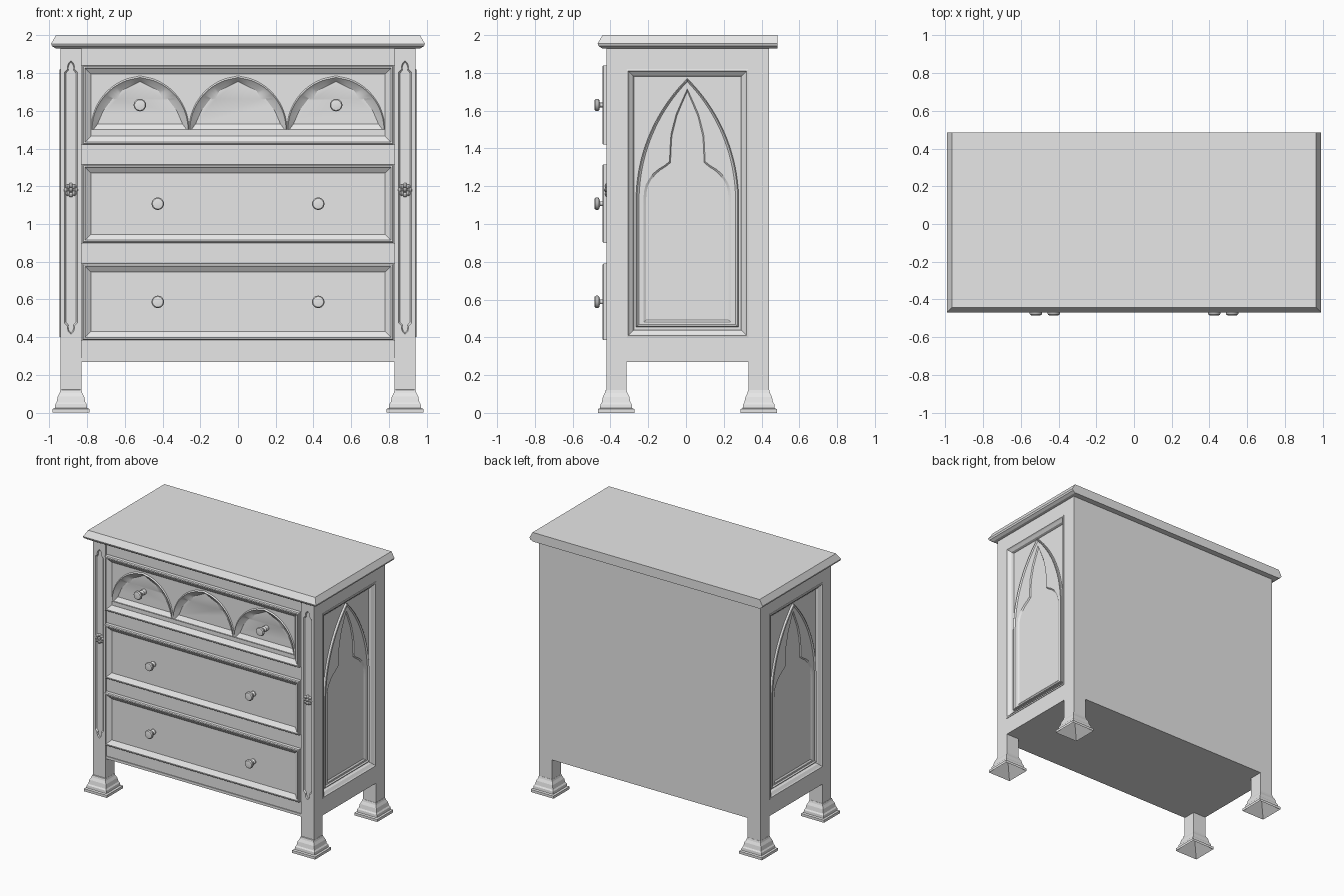
import bpy, bmesh
from math import sin, cos, pi, sqrt, hypot
from mathutils import Matrix

cube = bpy.data.objects.get("Cube")
if cube:
    bpy.data.objects.remove(cube, do_unlink=True)

grey = bpy.data.materials.new("plain_grey")
grey.use_nodes = True
grey.diffuse_color = (0.8, 0.8, 0.8, 1)
grey.node_tree.nodes["Principled BSDF"].inputs["Base Color"].default_value = (0.8, 0.8, 0.8, 1)


# Helpers: planes map (across, up, outward depth) to world space
def front(u, v, d):
    return (u, -d, v)


def flat(u, v, d):
    return (u, v, d)


def side(s):
    return lambda u, v, d: (s * d, u, v)


def finish(name, bm):
    bmesh.ops.remove_doubles(bm, verts=bm.verts, dist=1e-5)
    bmesh.ops.recalc_face_normals(bm, faces=bm.faces)
    mesh = bpy.data.meshes.new(name)
    bm.to_mesh(mesh)
    bm.free()
    mesh.materials.append(grey)
    ob = bpy.data.objects.new(name, mesh)
    bpy.context.collection.objects.link(ob)
    return ob


def loft(name, plane, rings):
    """Closed skin through (outline, depth) rings, capped at both ends."""
    bm = bmesh.new()
    loops = [[bm.verts.new(plane(u, v, d)) for u, v in pts] for pts, d in rings]
    n = len(loops[0])
    for a, b in zip(loops, loops[1:]):
        for i in range(n):
            j = (i + 1) % n
            bm.faces.new((a[i], a[j], b[j], b[i]))
    bm.faces.new(loops[0])
    bm.faces.new(loops[-1])
    return finish(name, bm)


def box(name, x0, x1, y0, y1, z0, z1):
    return loft(name, flat, [(rect(x0, x1, y0, y1), z0), (rect(x0, x1, y0, y1), z1)])


def rect(u0, u1, v0, v1, inset=0):
    u0, u1, v0, v1 = u0 + inset, u1 - inset, v0 + inset, v1 - inset
    return [(u0, v0), (u1, v0), (u1, v1), (u0, v1)]


def circle(u, v, r, n=24):
    return [(u + r * cos(2 * pi * i / n), v + r * sin(2 * pi * i / n)) for i in range(n)]


def resample(pts, n):
    lens = [hypot(b[0] - a[0], b[1] - a[1]) for a, b in zip(pts, pts[1:])]
    out = []
    for k in range(n):
        t, i = sum(lens) * k / n, 0
        while t > lens[i]:
            t -= lens[i]
            i += 1
        f, a, b = t / lens[i], pts[i], pts[i + 1]
        out.append((a[0] + (b[0] - a[0]) * f, a[1] + (b[1] - a[1]) * f))
    return out + [pts[-1]]


def mirrored(half, n=36):
    """Symmetric outline from a right half that runs from base to apex."""
    h = resample(half, n)
    return h + [(-u, v) for u, v in reversed(h[:-1])]


def arch_half(w, base, spring, apex):
    h = apex - spring
    r = (w * w + h * h) / (2 * w)
    steps = [h * i / 20 for i in range(21)]
    arc = [(max(0, sqrt(r * r - t * t) - r + w), spring + t) for t in steps]
    return ([(w, base)] if base < spring else []) + arc


def scaled(pts, f, g, cv):
    return [(u * f, cv + (v - cv) * g) for u, v in pts]


def shift(pts, du):
    return [(u + du, v) for u, v in pts]


# Carcass, rails and top
box("carcass", -0.9, 0.9, -0.38, 0.44, 0.27, 1.94)
for name, z0, z1 in (("bottom", 0.27, 0.385), ("lower", 0.79, 0.9),
                     ("upper", 1.315, 1.42), ("top", 1.84, 1.94)):
    box(name + "_front_rail", -0.84, 0.84, -0.41, -0.37, z0, z1)
box("bottom_bead", -0.83, 0.83, -0.416, -0.4, 0.27, 0.29)
loft("top_board", flat, [(rect(-x, x, y, 0.485), z) for x, y, z in (
    (0.965, -0.445, 1.93), (0.985, -0.463, 1.942), (0.99, -0.468, 1.955), (0.965, -0.442, 2))])

# Posts with a sunken front strip, and flared feet hollow underneath
strip_end = [(0.0, 0.725), (0.014, 0.71), (0.019, 0.693), (0.017, 0.682), (0.034, 0.665)]
strip = strip_end + [(u, -v) for u, v in reversed(strip_end)]
strip += [(-u, v) for u, v in reversed(strip[1:-1])]
foot_profile = ((0.003, 0.09), (0.097, 0), (0.097, 0.02), (0.085, 0.025), (0.083, 0.045),
                (0.076, 0.055), (0.07, 0.085), (0.06, 0.105), (0.056, 0.12), (0.05, 0.122))
for s, sn in ((1, "left"), (-1, "right")):
    cx = 0.885 * s
    for row, cy, y0, y1 in (("front", -0.37, -0.42, -0.315), ("back", 0.385, 0.33, 0.44)):
        post = box(f"{row}_{sn}_post", cx - 0.055, cx + 0.055, y0, y1, 0.11, 1.94)
        loft(f"{row}_{sn}_foot", flat,
             [(rect(cx - r, cx + r, cy - r, cy + r), z) for r, z in foot_profile])
        if row == "front":
            groove = shift([(u, v + 1.14) for u, v in strip], cx)
            inner = shift([(u * 0.8, v * 0.99 + 1.14) for u, v in strip], cx)
            cutter = loft("strip_cutter", front, [(groove, 0.43), (groove, 0.42), (inner, 0.411)])
            cutter.hide_render = True
            mod = post.modifiers.new("sunken_strip", "BOOLEAN")
            mod.operation, mod.solver, mod.object = "DIFFERENCE", "EXACT", cutter
            bpy.context.view_layer.objects.active = post
            bpy.ops.object.modifier_apply(modifier=mod.name)
            bpy.data.objects.remove(cutter, do_unlink=True)

    # Rosette: a ring of petals around a button
    bm = bmesh.new()
    for i in range(9):
        a = 2 * pi * i / 8
        off = 0.025 if i < 8 else 0
        at = Matrix.Translation((cx + off * cos(a), -0.416, 1.18 + off * sin(a)))
        bmesh.ops.create_uvsphere(bm, u_segments=10, v_segments=6, radius=0.013,
                                  matrix=at @ Matrix.Diagonal((1, 1.1 if off else 1.5, 1, 1)))
    finish(f"{sn}_rosette", bm)

    # Side rails and moulded frame around the sunken panel
    pl = side(s)
    box(f"{sn}_side_bottom_rail", *sorted((0.88 * s, 0.94 * s)), -0.32, 0.335, 0.27, 0.4)
    box(f"{sn}_side_top_rail", *sorted((0.88 * s, 0.94 * s)), -0.32, 0.335, 1.82, 1.94)
    loft(f"{sn}_side_panel", pl, [(rect(-0.316, 0.331, 0.4, 1.82, i), d) for i, d in (
        (0, 0.89), (0, 0.944), (0.01, 0.946), (0.016, 0.938), (0.034, 0.924), (0.04, 0.906))])

    # Pointed arch with trefoil opening
    arch = mirrored(arch_half(0.272, 0.455, 1.12, 1.77))
    trefoil = mirrored([(0.232, 0.48), (0.232, 1.16), (0.218, 1.22), (0.17, 1.28), (0.095, 1.325),
                        (0.088, 1.47), (0.06, 1.58), (0.025, 1.66), (0, 1.715)])
    rings = [(arch, 0.9), (arch, 0.922), (scaled(arch, 0.98, 0.992, 1.05), 0.926),
             (scaled(arch, 0.94, 0.977, 1.05), 0.917), (trefoil, 0.917),
             (scaled(trefoil, 0.94, 0.98, 1.05), 0.909)]
    loft(f"{sn}_side_arch", pl, [(shift(p, 0.007), d) for p, d in rings])

# Drawers: mitred frame sloping in to a flat panel, with two turned knobs
knob = ((0.02, 0.39), (0.02, 0.425), (0.012, 0.435), (0.012, 0.455), (0.028, 0.46),
        (0.033, 0.466), (0.033, 0.476), (0.028, 0.483), (0.015, 0.485))
for name, z0, z1, kx, panel in (("bottom", 0.385, 0.79, 0.425, 0.418),
                                ("middle", 0.9, 1.315, 0.425, 0.418),
                                ("top", 1.42, 1.84, 0.52, 0.385)):
    loft(f"{name}_drawer", front, [(rect(-0.825, 0.825, z0, z1, i), d) for i, d in (
        (0, 0.375), (0, 0.437), (0.006, 0.443), (0.014, 0.443), (0.018, 0.437),
        (0.04, 0.422), (0.045, 0.418), (0.045, panel))])
    kz = (z0 + z1) / 2
    for s, sn in ((1, "left"), (-1, "right")):
        loft(f"{name}_{sn}_knob", front, [(circle(kx * s, kz, r), d) for r, d in knob])

# Three carved arches across the top drawer
half_bay = 0.2595
arch = mirrored(arch_half(half_bay, 1.5, 1.5, 1.785), 24)
cusped = mirrored([(0.225, 1.53), (0.195, 1.6), (0.145, 1.665), (0.12, 1.66),
                   (0.1, 1.705), (0.05, 1.73), (0, 1.755)], 24)
border = [(u, 1.798) for u, v in arch] + [(-half_bay, 1.463), (half_bay, 1.463)]


def closed(pts):
    return pts + [pts[-1], pts[0]]


for i, sn in ((-1, "right"), (0, "middle"), (1, "left")):
    rings = [(border, 0.382), (border, 0.417), (closed(arch), 0.417),
             (closed(scaled(arch, 0.98, 0.97, 1.5)), 0.425),
             (closed(scaled(arch, 0.95, 0.94, 1.505)), 0.417), (closed(cusped), 0.396)]
    loft(f"{sn}_drawer_arch", front, [(shift(p, i * 2 * half_bay), d) for p, d in rings])

# Smooth the rounded parts, keeping sharp edges
bpy.ops.object.select_all(action="DESELECT")
for ob in bpy.context.collection.objects:
    if ob.type == "MESH" and any(k in ob.name for k in ("knob", "rosette", "arch")):
        ob.select_set(True)
        bpy.context.view_layer.objects.active = ob
bpy.ops.object.shade_smooth_by_angle(angle=0.5)
